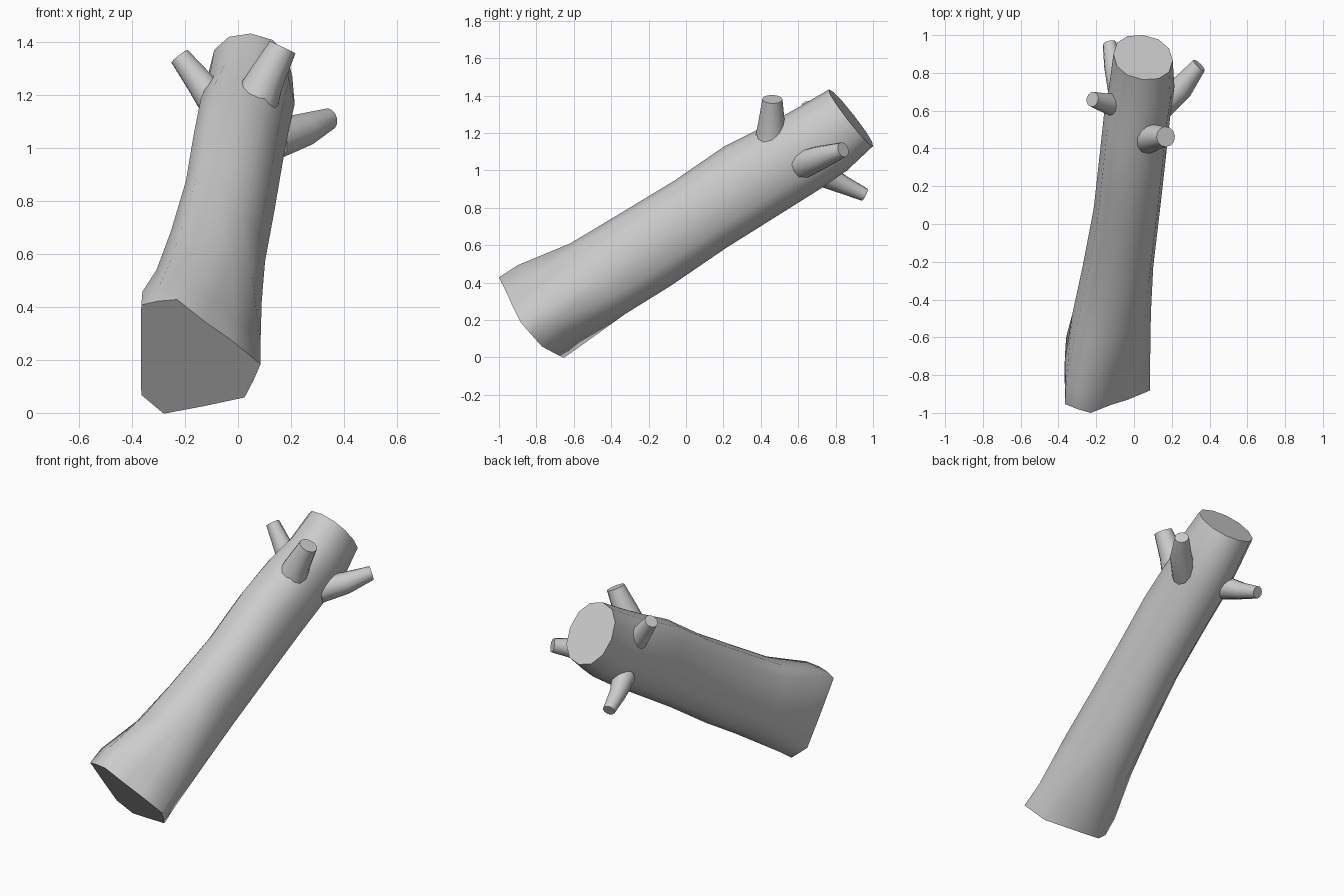
import bpy, bmesh, math
from mathutils import Vector

if "Cube" in bpy.data.objects:
    bpy.data.objects.remove(bpy.data.objects["Cube"])

def loft(name, rings):
    bm = bmesh.new()
    loops = [[bm.verts.new(p) for p in r] for r in rings]
    n = len(loops[0])
    for a, b in zip(loops, loops[1:]):
        for i in range(n):
            bm.faces.new((a[i], a[(i + 1) % n], b[(i + 1) % n], b[i]))
    caps = [bm.faces.new(loops[0][::-1]), bm.faces.new(loops[-1])]
    bmesh.ops.recalc_face_normals(bm, faces=bm.faces)
    # smooth sides, flat sawn ends with crisp rims
    for f in bm.faces:
        f.smooth = f not in caps
    for f in caps:
        for e in f.edges:
            e.smooth = False
    me = bpy.data.meshes.new(name)
    bm.to_mesh(me)
    bm.free()
    ob = bpy.data.objects.new(name, me)
    bpy.context.collection.objects.link(ob)

# Trunk: rings in a leaning frame (s along the log, x across, t upward)
BASE = [(.085, .631), (-.03, .737), (-.12, .804), (-.23, .901), (-.30, .885), (-.365, .859),
        (-.367, .64), (-.365, .43), (-.28, .351), (-.13, .405), (.025, .466), (.058, .55)]
# s, x centre, x radius, t centre, t radius, share of base outline, end tilt across x
RINGS = [(-.601, -.14, .225, .625, .275, 1, .18),
         (-.47, -.140, .225, .622, .280, .8, .10),
         (-.17, -.118, .205, .603, .237, .12, 0),
         (.12, -.085, .187, .602, .236, 0, 0),
         (.48, -.038, .176, .602, .226, 0, 0),
         (.80, -.008, .176, .605, .233, 0, 0),
         (1.08, .018, .176, .589, .220, 0, 0),
         (1.25, .042, .172, .587, .212, 0, .05),
         (1.435, .048, .157, .600, .191, 0, .13)]

def trunk_ring(s, xc, rx, tc, rt, w, tilt):
    pts = []
    for i, (bx, bt) in enumerate(BASE):
        a = math.tau * i / len(BASE)
        c, d = math.cos(a), math.sin(a)
        # slightly squared-off round, fuller on the upper left
        e = .72 if c < 0 < d and s < 1.2 else .92
        c = math.copysign(abs(c) ** e, c)
        d = math.copysign(abs(d) ** e, d)
        x = w * (bx + xc + .14) + (1 - w) * (xc + rx * c)
        t = w * bt + (1 - w) * (tc + rt * d)
        k = s - tilt * (x - xc) - .09 * (t - tc)
        pts.append(Vector((x, .841 * k - .541 * t, .541 * k + .841 * t)))
    return pts

loft("trunk", [trunk_ring(*r) for r in RINGS])

# Cut branch stubs: tapered tubes widening where they meet the trunk
def stub(name, start, mid, end, radii, sides=12):
    path = [Vector(p) for p in (start, mid, end)]
    q = (path[2] - path[0]).to_track_quat('Z', 'Y')
    rings = []
    for p, r in zip(path, radii):
        rings.append([p + q @ Vector((r * math.cos(math.tau * i / sides),
                                      r * math.sin(math.tau * i / sides), 0))
                      for i in range(sides)])
    loft(name, rings)

stub("upper_branch_stub", (.05, .455, 1.13), (.100, .457, 1.25), (.168, .462, 1.38), (.095, .072, .054))
stub("right_branch_stub", (.13, .62, 1.03), (.25, .72, 1.068), (.345, .84, 1.11), (.078, .064, .041))
stub("left_branch_stub", (-.08, .625, 1.165), (-.15, .64, 1.255), (-.22, .66, 1.345), (.068, .052, .040))
stub("lower_branch_stub", (-.07, .72, .985), (-.11, .84, .923), (-.13, .955, .870), (.07, .049, .036))
